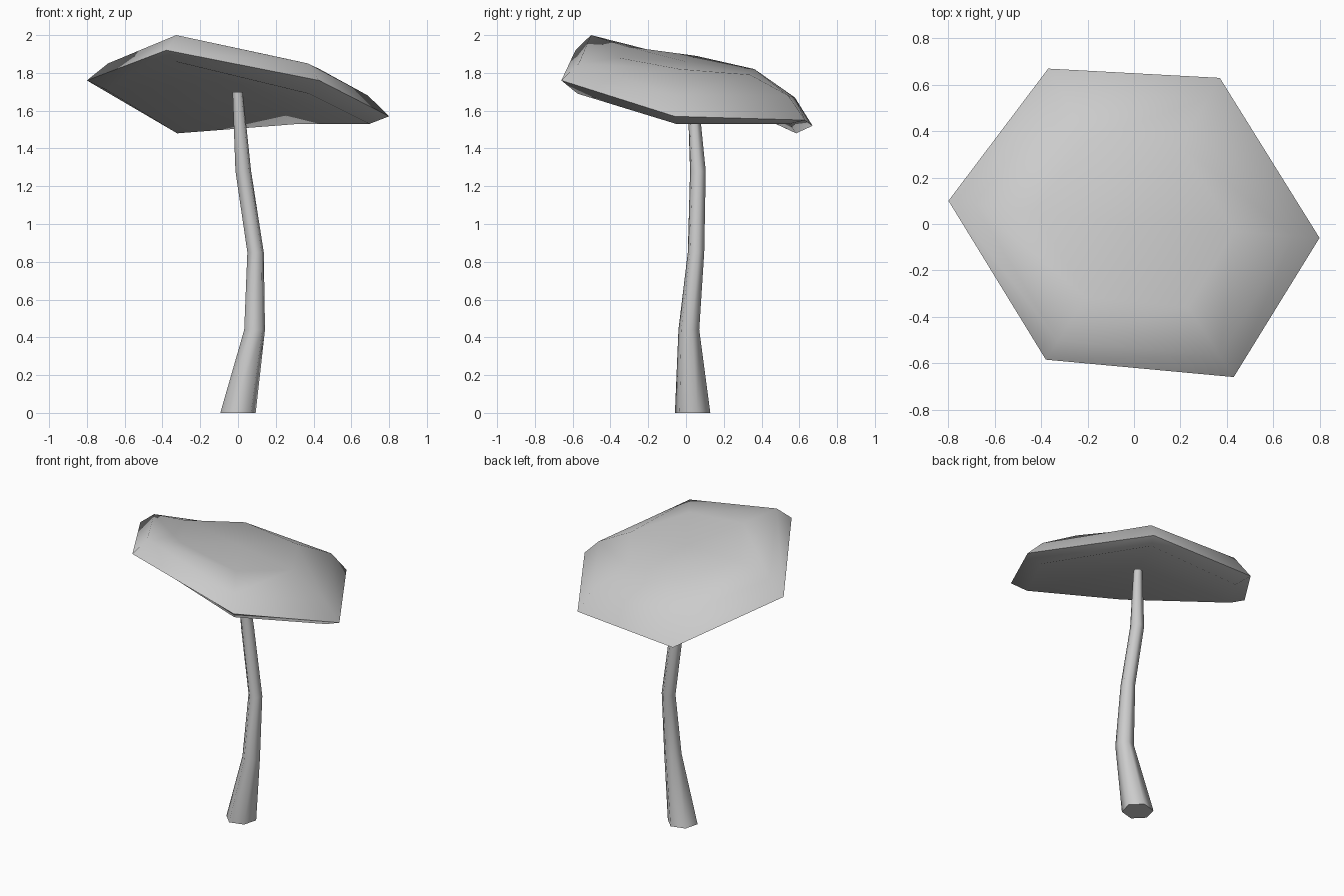
import bpy, bmesh, math
from mathutils import Vector

cube = bpy.data.objects.get("Cube")
if cube:
    bpy.data.objects.remove(cube, do_unlink=True)

grey = bpy.data.materials.new("plain_grey")
grey.use_nodes = True
colour = (0.6, 0.6, 0.6, 1)
grey.diffuse_color = colour
grey.node_tree.nodes["Principled BSDF"].inputs["Base Color"].default_value = colour


def skin_rings(name, rings, angle, start=None, end=None):
    """Bridge equal rings of points; close each end with a hub point or a flat face."""
    bm = bmesh.new()
    loops = [[bm.verts.new(p) for p in ring] for ring in rings]
    n = len(loops[0])
    for low, high in zip(loops, loops[1:]):
        for i in range(n):
            j = (i + 1) % n
            bm.faces.new((low[i], low[j], high[j], high[i]))
    for loop, hub in ((loops[0], start), (loops[-1], end)):
        if hub:
            centre = bm.verts.new(hub)
            for i in range(n):
                bm.faces.new((loop[i], loop[(i + 1) % n], centre))
        else:
            bm.faces.new(loop)
    bmesh.ops.recalc_face_normals(bm, faces=bm.faces)
    mesh = bpy.data.meshes.new(name)
    bm.to_mesh(mesh)
    bm.free()
    mesh.materials.append(grey)
    obj = bpy.data.objects.new(name, mesh)
    bpy.context.collection.objects.link(obj)
    bpy.ops.object.select_all(action="DESELECT")
    obj.select_set(True)
    bpy.context.view_layer.objects.active = obj
    bpy.ops.object.shade_smooth_by_angle(angle=math.radians(angle))
    return obj


# Cap: tilted six-sided rim, lifted shoulder, flat crown and hollow underside
outline = [(0.37, 0.63), (-0.37, 0.67), (-0.80, 0.10),
           (-0.38, -0.585), (0.43, -0.66), (0.80, -0.06)]


def cap_ring(scale, heights):
    return [(x * scale, y * scale, z) for (x, y), z in zip(outline, heights)]


cap_rings = [
    cap_ring(0.87, (1.53, 1.48, 1.71, 1.86, 1.69, 1.53)),
    cap_ring(1.00, (1.55, 1.52, 1.76, 1.92, 1.76, 1.57)),
    cap_ring(0.86, (1.68, 1.67, 1.85, 2.00, 1.85, 1.68)),
    cap_ring(0.54, (1.79, 1.82, 1.89, 1.94, 1.88, 1.82)),
]
skin_rings("mushroom_cap", cap_rings, 60,
           start=(-0.02, 0.01, 1.75), end=(0, 0, 1.86))

# Stem: bent, tapering six-sided tube
bends = [(0, 0.035, 0, 0.097), (0.088, 0.015, 0.44, 0.057),
         (0.093, 0.053, 0.85, 0.045), (0.028, 0.063, 1.28, 0.043),
         (-0.002, 0.035, 1.70, 0.028)]
stem_rings = []
for x, y, z, radius in bends:
    angles = [math.radians(15 + 60 * k) for k in range(6)]
    stem_rings.append([Vector((x + radius * math.cos(a), y + radius * math.sin(a), z))
                       for a in angles])
skin_rings("mushroom_stem", stem_rings, 62)
